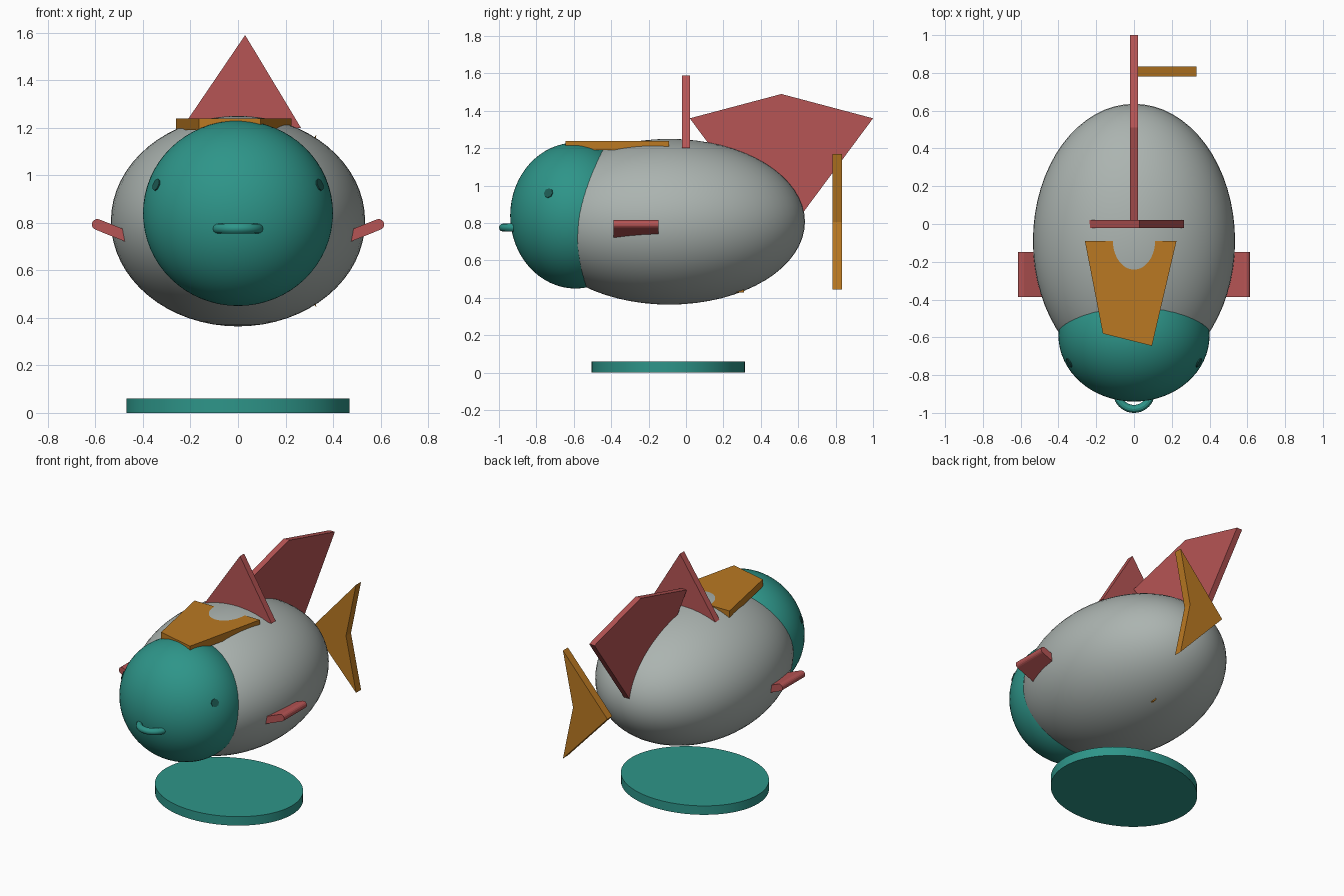
import bpy, bmesh, math
from mathutils import Vector

if "Cube" in bpy.data.objects:
    bpy.data.objects.remove(bpy.data.objects["Cube"])


def material(name, rgb):
    m = bpy.data.materials.new(name)
    m.diffuse_color = (*rgb, 1)
    m.use_nodes = True
    m.node_tree.nodes["Principled BSDF"].inputs["Base Color"].default_value = m.diffuse_color
    return m


TEAL = material("teal", (0.027, 0.30, 0.25))
DARK = material("dark teal", (0.012, 0.10, 0.085))
GREY = material("grey", (0.41, 0.455, 0.435))
RED = material("coral red", (0.47, 0.09, 0.09))
ORANGE = material("orange", (0.49, 0.19, 0.016))


def finish(ob, name, mat, smooth=True):
    ob.name = name
    ob.data.materials.append(mat)
    if smooth:
        bpy.ops.object.shade_smooth_by_angle()
    return ob


def ellipsoid(name, loc, radii, mat, segments=64, rings=32):
    bpy.ops.mesh.primitive_uv_sphere_add(segments=segments, ring_count=rings, radius=1, location=loc)
    ob = bpy.context.object
    ob.scale = radii
    bpy.ops.object.transform_apply(location=False, rotation=False, scale=True)
    return finish(ob, name, mat)


def plate(name, outline, axis, low, high, mat):
    """Extrude a 2D outline along one axis between two positions."""
    def place(p, t):
        c = list(p)
        c.insert(axis, t)
        return c
    bm = bmesh.new()
    face = bm.faces.new([bm.verts.new(place(p, low)) for p in outline])
    ext = bmesh.ops.extrude_face_region(bm, geom=[face])
    shift = Vector((0, 0, 0))
    shift[axis] = high - low
    bmesh.ops.translate(bm, vec=shift, verts=[v for v in ext["geom"] if isinstance(v, bmesh.types.BMVert)])
    bmesh.ops.recalc_face_normals(bm, faces=bm.faces)
    mesh = bpy.data.meshes.new(name)
    bm.to_mesh(mesh)
    bm.free()
    ob = bpy.data.objects.new(name, mesh)
    bpy.context.collection.objects.link(ob)
    return finish(ob, name, mat, smooth=False)


# Body and head
ellipsoid("body", (0, -0.09, 0.807), (0.535, 0.726, 0.443), GREY)
HEAD, HEAD_R = Vector((0, -0.59, 0.84)), (0.4, 0.35, 0.39)
ellipsoid("head", HEAD, HEAD_R, TEAL)

# Eyes: small flat buttons lying on the head surface
for side, label in ((-1, "left"), (1, "right")):
    loc = Vector((side * 0.343, -0.735, 0.96))
    normal = Vector([(loc[i] - HEAD[i]) / HEAD_R[i] ** 2 for i in range(3)])
    bpy.ops.mesh.primitive_cylinder_add(vertices=8, radius=0.026, depth=0.008, location=loc,
                                        rotation=normal.to_track_quat('Z', 'Y').to_euler())
    finish(bpy.context.object, label + "_eye", DARK, smooth=False)

# Mouth: a ring half sunk into the face
bpy.ops.mesh.primitive_torus_add(major_radius=0.09, minor_radius=0.021, major_segments=40,
                                 minor_segments=12, location=(0, -0.889, 0.776))
finish(bpy.context.object, "mouth", TEAL)

# Fins on the back
plate("cross_fin", [(-0.235, 1.2), (0.265, 1.2), (0.03, 1.59)], 1, -0.022, 0.022, RED)
plate("back_fin", [(0.51, 0.70), (1.0, 1.36), (0.51, 1.49), (0.02, 1.36)], 0, -0.02, 0.02, RED)
plate("neck_plate", [(-0.26, -0.09), (-0.165, -0.58), (0.095, -0.645), (0.225, -0.09)],
      2, 1.19, 1.24, ORANGE)

# Notched tail and small belly fin
plate("tail", [(0.33, 1.17), (0.255, 0.807), (0.33, 0.445), (0.0, 0.797)], 1, 0.782, 0.835, ORANGE)
plate("belly_fin", [(0.05, 0.15), (0.12, 0.15), (0.085, 0.31)], 2, 0.43, 0.48, ORANGE)

# Side fins: tilted slabs with a rounded outer edge
tilt, half = math.radians(22), 0.023
along = Vector((math.cos(tilt), math.sin(tilt)))
across = Vector((-along.y, along.x))
tip = Vector((0.592, 0.793))
for side, label in ((-1, "left"), (1, "right")):
    pts = [tip + half * (math.cos(a) * along + math.sin(a) * across)
           for a in (math.pi * (i / 8 - 0.5) for i in range(9))]
    pts += [tip - 0.2 * along + half * across, tip - 0.2 * along - half * across]
    ob = plate(label + "_side_fin", [(side * p.x, p.y) for p in pts], 1, -0.387, -0.147, RED)

# Oval base
bpy.ops.mesh.primitive_cylinder_add(vertices=64, radius=1, depth=0.06, location=(0, -0.095, 0.03))
base = bpy.context.object
base.scale = (0.47, 0.41, 1)
bpy.ops.object.transform_apply(location=False, rotation=False, scale=True)
finish(base, "base", TEAL)
